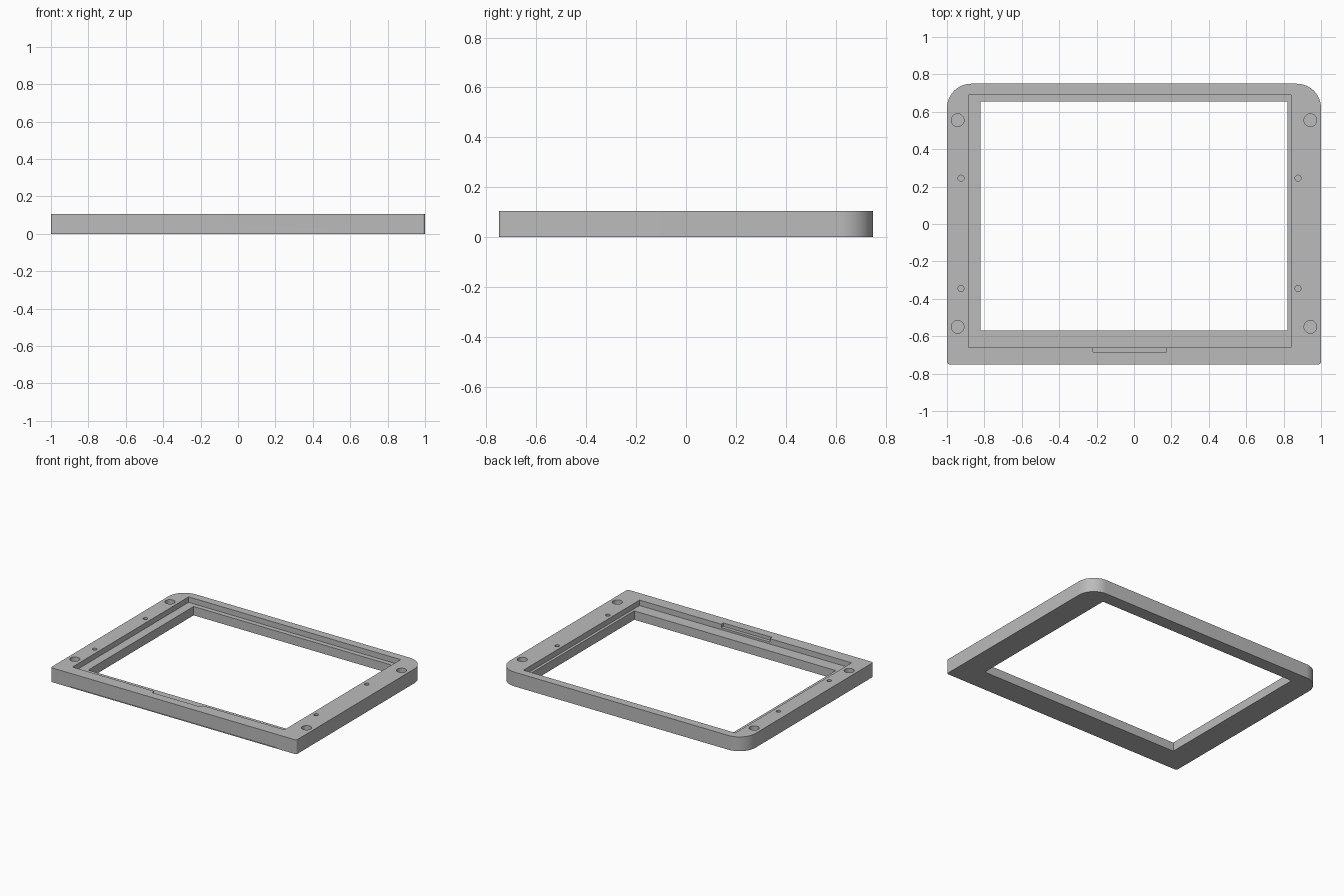
import bpy, bmesh, math

if "Cube" in bpy.data.objects:
    bpy.data.objects.remove(bpy.data.objects["Cube"])

H = 0.105            # frame thickness
LEDGE = 0.065        # height of the inner ledge

grey = bpy.data.materials.new("plain grey")
grey.diffuse_color = (0.5, 0.5, 0.5, 1)
grey.use_nodes = True
grey.node_tree.nodes["Principled BSDF"].inputs["Base Color"].default_value = grey.diffuse_color


def outline(x0, x1, y0, y1, r_front, r_back, steps=14):
    """Rectangle with rounded front and back corners, counter-clockwise."""
    pts = []
    for cx, cy, r, start in ((x1, y1, r_back, 0), (x0, y1, r_back, 90),
                             (x0, y0, r_front, 180), (x1, y0, r_front, 270)):
        ox = cx - r if cx == x1 else cx + r
        oy = cy - r if cy == y1 else cy + r
        n = steps if r > 0 else 0
        for i in range(n + 1):
            a = math.radians(start + 90 * i / max(n, 1))
            pts.append((ox + r * math.cos(a), oy + r * math.sin(a)))
    return pts


def circle(cx, cy, r, n=32):
    return [(cx + r * math.cos(2 * math.pi * i / n),
             cy + r * math.sin(2 * math.pi * i / n)) for i in range(n)]


def prism(name, pts, z0, z1):
    bm = bmesh.new()
    face = bm.faces.new([bm.verts.new((x, y, z0)) for x, y in pts])
    ext = bmesh.ops.extrude_face_region(bm, geom=[face])
    top = [v for v in ext["geom"] if isinstance(v, bmesh.types.BMVert)]
    bmesh.ops.translate(bm, verts=top, vec=(0, 0, z1 - z0))
    bmesh.ops.recalc_face_normals(bm, faces=bm.faces[:])
    mesh = bpy.data.meshes.new(name)
    bm.to_mesh(mesh)
    bm.free()
    mesh.materials.append(grey)
    obj = bpy.data.objects.new(name, mesh)
    bpy.context.collection.objects.link(obj)
    return obj


def cut(target, name, pts, z0, z1):
    """Cut a prism out of the target and discard the cutter."""
    cutter = prism(name, pts, z0, z1)
    cutter.hide_render = True
    mod = target.modifiers.new(name, "BOOLEAN")
    mod.operation = "DIFFERENCE"
    mod.solver = "EXACT"
    mod.object = cutter
    bpy.context.view_layer.objects.active = target
    bpy.ops.object.modifier_apply(modifier=mod.name)
    bpy.data.objects.remove(cutter)


# Main body: large back corner radii, nearly square front corners
frame = prism("bezel_frame", outline(-1, 1, -0.75, 0.75, 0.014, 0.13), 0, H)

# Central window and the off-centre ledge around it
cut(frame, "window", outline(-0.82, 0.82, -0.57, 0.655, 0, 0), -0.1, 0.3)
cut(frame, "ledge_recess", outline(-0.885, 0.84, -0.66, 0.69, 0, 0), LEDGE, 0.3)

# Shallow notch in the front rail
cut(frame, "front_notch", outline(-0.22, 0.175, -0.685, -0.64, 0, 0), 0.08, 0.3)

# Thin groove low on the front face
cut(frame, "front_groove", outline(-0.84, 0.84, -0.8, -0.744, 0, 0), 0.003, 0.007)

# Blind corner holes and small screw holes
for y in (-0.55, 0.555):
    for x in (-0.943, 0.943):
        cut(frame, "corner_hole", circle(x, y, 0.034), 0.045, 0.3)
for y in (-0.345, 0.245):
    for x in (-0.925, 0.877):
        cut(frame, "screw_hole", circle(x, y, 0.016, 24), 0.055, 0.3)

# Smooth the rounded corners and hole walls, keep edges sharp
bpy.ops.object.select_all(action="DESELECT")
frame.select_set(True)
bpy.context.view_layer.objects.active = frame
bpy.ops.object.shade_smooth_by_angle(angle=math.radians(30))
